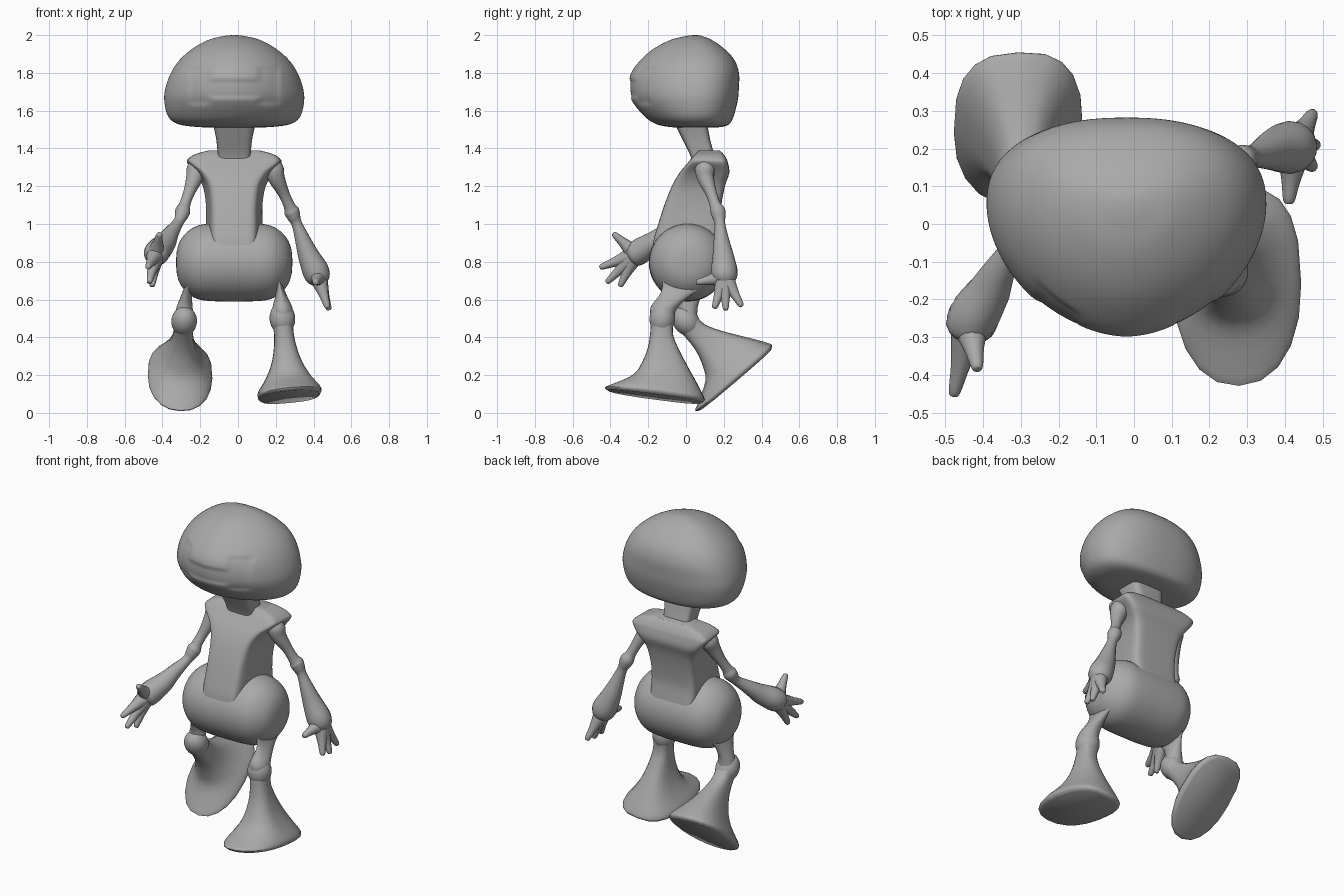
import bpy, bmesh, math
from mathutils import Vector as V

cube = bpy.data.objects.get("Cube")
if cube:
    bpy.data.objects.remove(cube)

grey = bpy.data.materials.new("plain_grey")
grey.use_nodes = True
GREY = (0.4, 0.4, 0.4, 1)
grey.diffuse_color = GREY
grey.node_tree.nodes["Principled BSDF"].inputs["Base Color"].default_value = GREY


def smooth_rows(rows, steps):
    """Catmull-Rom interpolation through rows of numbers."""
    out = []
    last = len(rows) - 1
    for i in range(last):
        quad = [rows[max(i - 1, 0)], rows[i], rows[i + 1], rows[min(i + 2, last)]]
        for k in range(steps):
            t = k / steps
            out.append([b + t / 2 * (c - a + t * (2*a - 5*b + 4*c - d + t * (3*(b - c) + d - a)))
                        for a, b, c, d in zip(*quad)])
    return out + [list(rows[-1])]


def oval(count, n_front=2, n_back=2):
    """Unit superellipse; v < 0 is the front half."""
    pts = []
    for i in range(count):
        a = math.tau * i / count
        c, s = math.cos(a), math.sin(a)
        e = 2 / (n_front if s < 0 else n_back)
        pts.append((math.copysign(abs(c) ** e, c), math.copysign(abs(s) ** e, s)))
    return pts


def loft(name, rings, angle=50):
    """Skin a list of point rings and cap both ends."""
    bm = bmesh.new()
    vr = [[bm.verts.new(p) for p in ring] for ring in rings]
    n = len(vr[0])
    for a, b in zip(vr, vr[1:]):
        for i in range(n):
            j = (i + 1) % n
            bm.faces.new((a[i], a[j], b[j], b[i]))
    bm.faces.new(vr[0][::-1])
    bm.faces.new(vr[-1])
    bmesh.ops.recalc_face_normals(bm, faces=bm.faces)
    me = bpy.data.meshes.new(name)
    bm.to_mesh(me)
    bm.free()
    me.materials.append(grey)
    ob = bpy.data.objects.new(name, me)
    bpy.context.collection.objects.link(ob)
    bpy.ops.object.select_all(action='DESELECT')
    ob.select_set(True)
    bpy.context.view_layer.objects.active = ob
    bpy.ops.object.shade_smooth_by_angle(angle=math.radians(angle))
    return ob


def tube(name, rows, steps=5, count=16):
    """Round limb through rows of (x, y, z, radius)."""
    rows = smooth_rows(rows, steps)
    pts = [V(r[:3]) for r in rows]
    rings = []
    for i, (p, r) in enumerate(zip(pts, rows)):
        d = (pts[min(i + 1, len(pts) - 1)] - pts[max(i - 1, 0)]).normalized()
        u = d.cross(V((0.3, 1, 0.2))).normalized()
        w = d.cross(u)
        rings.append([p + (u * c + w * s) * max(r[3], 0.002) for c, s in oval(count)])
    return loft(name, rings, 80)


CX = -0.02

# Head: z, half width, front y, back y
head_rows = [(1.51, .08, -.01, .12), (1.514, .2, -.09, .19), (1.53, .3, -.16, .23),
             (1.57, .35, -.22, .252), (1.65, .37, -.285, .273), (1.72, .364, -.303, .28),
             (1.8, .335, -.29, .28), (1.87, .288, -.238, .255), (1.93, .218, -.168, .2),
             (1.975, .135, -.08, .135), (1.995, .055, .0, .085), (2.0, .01, .04, .06)]
head = loft("head", [[(CX + w * c, .05 + s * (.05 - f if s < 0 else b - .05), z)
                      for c, s in oval(128, 1.85, 2.4)]
                     for z, w, f, b in smooth_rows(head_rows, 9)], 80)


# Shallow recessed visor: a band joining two upright blocks
def inside(v, low, high, soft=.03):
    t = min(1, max(0, min(v - low, high - v) / soft + .5))
    return t * t * (3 - 2 * t)


for v in head.data.vertices:
    if v.co.y < 0:
        x, z = abs(v.co.x - CX), v.co.z
        band = inside(x, -1, .18) * inside(z, 1.67, 1.76)
        block = inside(x, .13, .235) * inside(z, 1.635, 1.83)
        v.co.y += .009 * max(band, block)

# Neck: z, half width, front y, back y
neck_rows = [(1.34, .085, .03, .15), (1.38, .088, .015, .145), (1.46, .097, -.025, .125), (1.55, .118, -.07, .11)]
loft("neck", [[(CX + w * c, (f + b) / 2 + s * (b - f) / 2, z) for c, s in oval(32, 5, 5)]
              for z, w, f, b in smooth_rows(neck_rows, 3)])

# Torso: z, front half width, back half width, front y, back y
torso_rows = [(.85, .12, .155, -.18, .2), (.92, .12, .157, -.17, .188), (1.0, .12, .157, -.147, .178),
              (1.1, .12, .157, -.115, .187), (1.2, .132, .175, -.075, .206), (1.27, .17, .22, -.035, .229),
              (1.325, .235, .255, .01, .222), (1.35, .235, .24, .03, .212), (1.372, .2, .2, .05, .197),
              (1.388, .14, .14, .07, .18)]
loft("torso", [[(CX + c * ((wf + wb) / 2 + s * (wb - wf) / 2), (f + b) / 2 + s * (b - f) / 2, z)
                for c, s in oval(48, 7, 7)]
               for z, wf, wb, f, b in smooth_rows(torso_rows, 4)], 40)

# Pelvis: barrel lying across the body, offset and radius
half = [(0, .207), (.1, .206), (.18, .198), (.235, .172), (.28, .125), (.302, .07), (.308, .01)]
barrel = smooth_rows([(-d, r) for d, r in half[:0:-1]] + half, 4)
loft("pelvis", [[(CX + d, .01 + r * c, .797 + r * s) for c, s in oval(48)] for d, r in barrel], 80)


# Legs: flared boot, knee ball and flat thigh
boot_rows = [(0, .155, .25, .25), (.015, .17, .268, .265), (.04, .165, .225, .255), (.1, .122, .125, .215),
             (.17, .085, .085, .165), (.25, .062, .062, .11), (.33, .052, .057, .066), (.4, .055, .06, .06)]


def leg(side, sole, toe, knee, thigh):
    sole, knee, toe = V(sole), V(knee), V(toe).normalized()
    across = toe.cross(knee - sole).normalized()
    loft(side + "_boot", [[sole.lerp(knee, h / .41) + across * c * w - toe * s * (f if s < 0 else b)
                           for c, s in oval(20, 2.2, 2.8)]
                          for h, w, f, b in smooth_rows(boot_rows, 3)], 45)
    up = (knee - sole).normalized()
    tube(side + "_knee", [(*(knee + up * .085 * math.sin(a)), .068 * math.cos(a))
                          for a in [math.pi * (i / 8 - .5) for i in range(9)]], 2, 24)
    loft(side + "_thigh", [[(x + rx * c, y + ry * s, z) for c, s in oval(24)]
                           for x, y, z, rx, ry in smooth_rows(thigh, 4)], 80)


leg("left", (.275, -.165, .085), (.01, -.53, .07), (.235, -.125, .5),
    [(.235, -.125, .5, .06, .06), (.235, -.115, .56, .052, .072), (.227, -.05, .63, .028, .087),
     (.217, .005, .69, .02, .13), (.22, .01, .78, .02, .145)])
leg("right", (-.308, .262, .175), (0, -.41, -.35), (-.285, 0, .485),
    [(-.285, .005, .5, .055, .055), (-.283, .01, .56, .042, .052), (-.27, .01, .63, .028, .077),
     (-.258, .01, .69, .02, .118), (-.255, .01, .78, .02, .14)])


# Arms: tapered limb with elbow collar, then fingers from the palm
def arm(side, limb, palm, tips, thumb):
    tube(side + "_arm", limb)
    palm = V(palm)
    for i, tip in enumerate(tips + [thumb]):
        tip = V(tip)
        mid = palm.lerp(tip, .55)
        end = palm.lerp(tip, .96)
        name = side + ("_thumb" if tip == V(thumb) else "_finger_%d" % (i + 1))
        tube(name, [(*palm, .052), (*mid, .027), (*end, .015), (*tip, .003)], 4, 12)


arm("left",
    [(.17, .1, 1.34, .035), (.19, .1, 1.29, .052), (.205, .105, 1.24, .044), (.243, .135, 1.16, .03),
     (.27, .155, 1.1, .03), (.283, .168, 1.07, .04), (.295, .174, 1.04, .036), (.312, .18, 1.0, .028),
     (.345, .188, .91, .042), (.375, .197, .83, .057), (.412, .203, .75, .07), (.43, .207, .7, .056),
     (.44, .207, .665, .01)],
    (.425, .205, .72), [(.475, .15, .555), (.483, .21, .545), (.475, .295, .565)], (.41, .055, .69))
arm("right",
    [(-.205, .1, 1.34, .035), (-.22, .09, 1.29, .052), (-.232, .07, 1.24, .044), (-.262, .035, 1.16, .03),
     (-.283, .005, 1.1, .03), (-.292, -.01, 1.07, .04), (-.3, -.025, 1.045, .036), (-.315, -.05, 1.01, .028),
     (-.355, -.12, .95, .042), (-.385, -.18, .9, .057), (-.425, -.245, .855, .068), (-.437, -.285, .83, .058),
     (-.442, -.315, .815, .01)],
    (-.435, -.265, .84), [(-.478, -.455, .77), (-.47, -.42, .69), (-.455, -.35, .67)], (-.415, -.385, .95))
